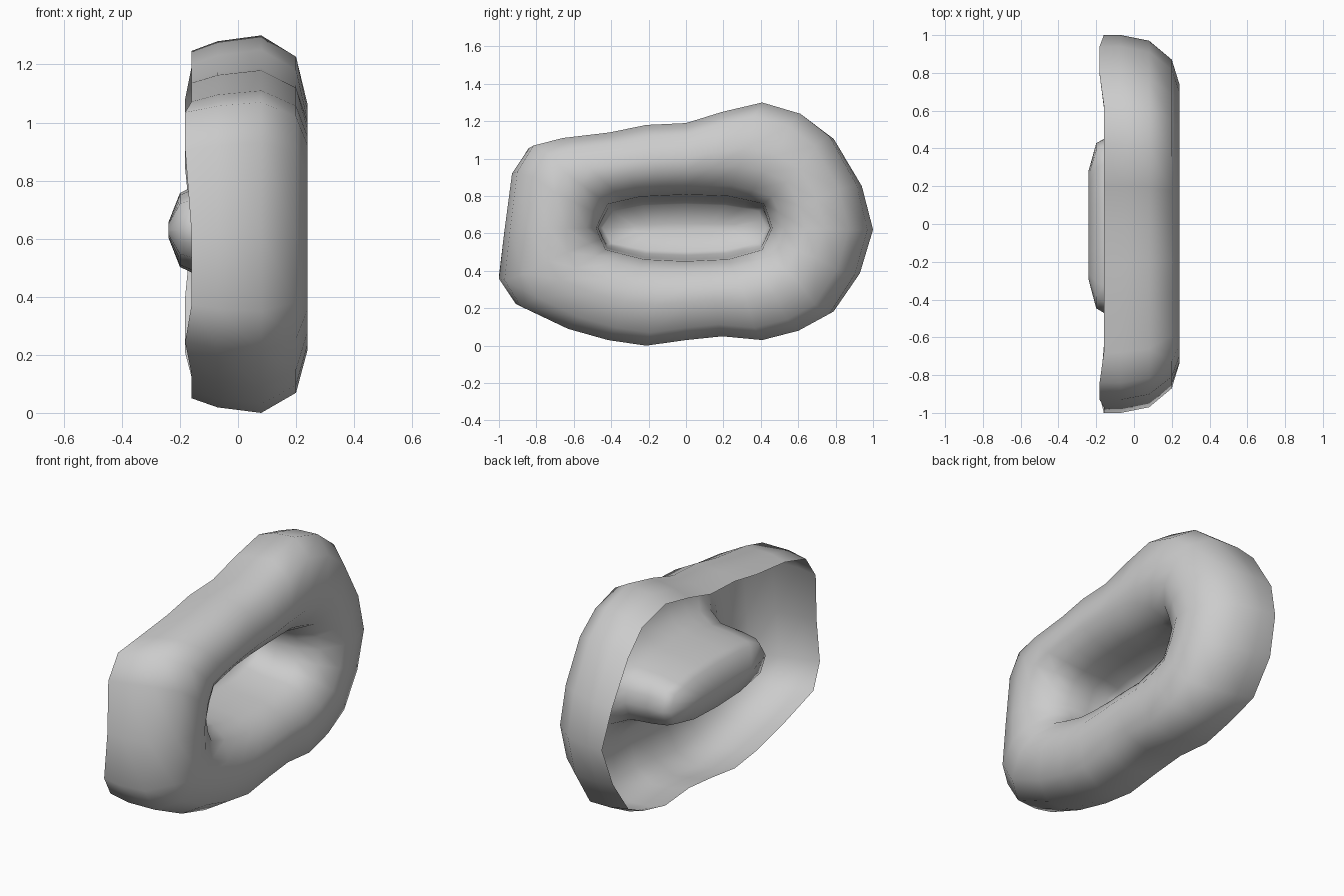
import bpy, bmesh

if "Cube" in bpy.data.objects:
    bpy.data.objects.remove(bpy.data.objects["Cube"])

CZ = 0.63
# Outer outline and pocket mouth, both as (y, z)
outer = [(1, .62), (.94, .86), (.79, 1.12), (.63, 1.24), (.42, 1.30), (.2, 1.25),
         (0, 1.19), (-.22, 1.18), (-.42, 1.14), (-.68, 1.11), (-.84, 1.07), (-.93, .93),
         (-.97, .62), (-1, .35), (-.91, .21), (-.65, .09), (-.43, .03), (-.22, 0),
         (0, .03), (.2, .05), (.42, .03), (.62, .08), (.79, .17), (.93, .38)]
mouth12 = [(.45, .63), (.41, .75), (.22, .79), (0, .80), (-.24, .79), (-.41, .75),
           (-.47, .63), (-.42, .52), (-.22, .47), (0, .46), (.22, .47), (.4, .52)]
mouth = []
for i, a in enumerate(mouth12):
    b = mouth12[(i + 1) % 12]
    mouth += [a, ((a[0] + b[0]) / 2, (a[1] + b[1]) / 2)]


def scaled(pts, sy, sz):
    return [(y * sy, CZ + (z - CZ) * sz) for y, z in pts]


def blend(t):
    return [(a[0] + (b[0] - a[0]) * t, a[1] + (b[1] - a[1]) * t)
            for a, b in zip(outer, mouth)]


# Cross-section: open back rim, outer wall, front crest, inner wall, pocket floor
sections = [(-.16, scaled(outer, 1, .92)), (-.07, scaled(outer, 1, .97)),
            (.08, scaled(outer, .97, 1)), (.2, scaled(outer, .87, .89)),
            (.24, blend(.47)), (.235, blend(.66)), (.17, blend(.87)),
            (.07, blend(.98)), (-.06, blend(1)), (-.16, scaled(mouth, 1, .86)),
            (-.2, scaled(mouth, .95, .75)), (-.24, scaled(mouth, .63, .15))]

bm = bmesh.new()
rings = []
for k, (x, pts) in enumerate(sections):
    ring = []
    for y, z in pts:
        # the rim dips backward a little at its corners
        dip = .022 if k == 0 and .7 < abs(y) < .95 and abs(z - CZ) > .2 else 0
        ring.append(bm.verts.new((x - dip, y, z)))
    rings.append(ring)
for a, b in zip(rings, rings[1:]):
    for i in range(24):
        j = (i + 1) % 24
        bm.faces.new((a[i], a[j], b[j], b[i]))
bm.faces.new(rings[-1])
bmesh.ops.recalc_face_normals(bm, faces=bm.faces)
# outward side of the shell faces +x at the crest
bm.faces.ensure_lookup_table()
if bm.faces[4 * 24].normal.x < 0:
    bmesh.ops.reverse_faces(bm, faces=bm.faces)
for f in bm.faces:
    f.smooth = True
mesh = bpy.data.meshes.new("ring_shell")
bm.to_mesh(mesh)
bm.free()
bpy.context.collection.objects.link(bpy.data.objects.new("ring_shell", mesh))
